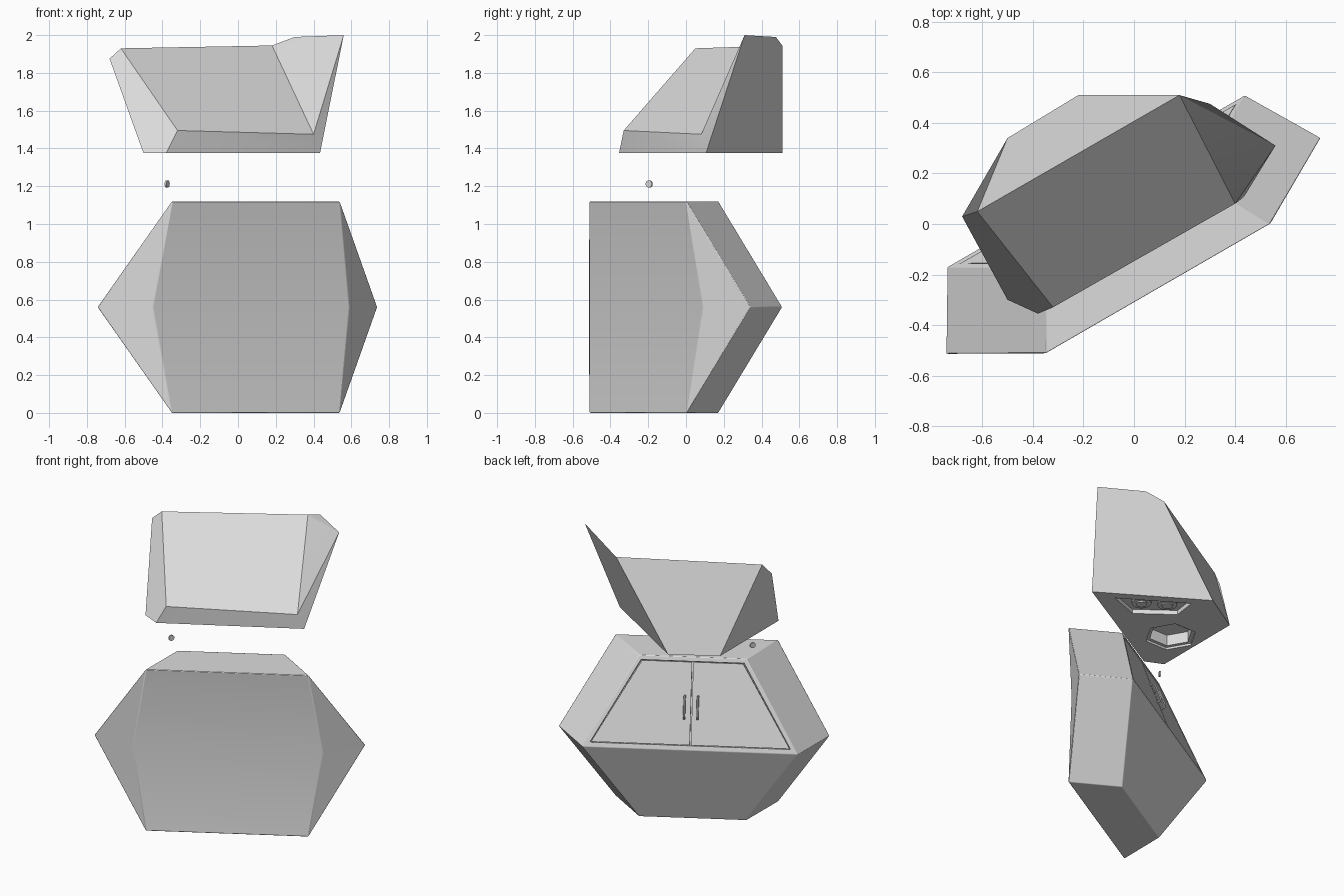
import bpy, bmesh, math
from mathutils import Vector

cube = bpy.data.objects.get("Cube")
if cube:
    bpy.data.objects.remove(cube)

grey = bpy.data.materials.new("light grey")
grey.use_nodes = True
grey.diffuse_color = (0.72, 0.72, 0.72, 1)
grey.node_tree.nodes["Principled BSDF"].inputs["Base Color"].default_value = (0.72, 0.72, 0.72, 1)

# The unit is turned: u runs along its width, v from its front to its back
TURN = math.radians(30)
U = Vector((math.cos(TURN), math.sin(TURN), 0))
V = Vector((-U.y, U.x, 0))
ORIGIN = Vector((0.095, -0.255, 0))


def place(u, v, z):
    return ORIGIN + U * u + V * v + Vector((0, 0, z))


def smooth(ob):
    bpy.ops.object.select_all(action="DESELECT")
    bpy.context.view_layer.objects.active = ob
    ob.select_set(True)
    bpy.ops.object.shade_smooth_by_angle(angle=math.radians(25))


def solid(name, points, faces):
    bm = bmesh.new()
    verts = [bm.verts.new(p) for p in points]
    for f in faces:
        bm.faces.new([verts[i] for i in f])
    bmesh.ops.recalc_face_normals(bm, faces=bm.faces)
    mesh = bpy.data.meshes.new(name)
    bm.to_mesh(mesh)
    bm.free()
    ob = bpy.data.objects.new(name, mesh)
    bpy.context.collection.objects.link(ob)
    mesh.materials.append(grey)
    return ob


def prism(name, low, high):
    n = len(low)
    sides = [(i, (i + 1) % n, n + (i + 1) % n, n + i) for i in range(n)]
    return solid(name, low + high, [range(n), range(n, 2 * n)] + sides)


def cut(ob, cutter):
    cutter.hide_render = True
    mod = ob.modifiers.new("cut", "BOOLEAN")
    mod.operation = "DIFFERENCE"
    mod.solver = "EXACT"
    mod.object = cutter
    bpy.context.view_layer.objects.active = ob
    bpy.ops.object.modifier_apply(modifier=mod.name)
    bpy.data.objects.remove(cutter)


# Cabinet: mirrored rings of front edge, side tip, rear tip and rear edge
MID, TOP = 0.56, 1.12
half = [(0.513, 0, 0), (0.338, 0.297, 0),
        (0.6, 0.052, MID), (0.855, 0.195, MID), (0.68, 0.49, MID),
        (0.513, 0, TOP), (0.338, 0.297, TOP)]
n = len(half)
points = [place(s * u, v, z) for s in (1, -1) for u, v, z in half]
faces = [(a, b, b + n, a + n) for a, b in ((0, 1), (1, 4), (4, 6), (6, 5), (5, 2), (2, 0))]
for k in (0, n):
    faces += [[i + k for i in f] for f in ((0, 2, 3), (2, 5, 3), (0, 3, 4, 1), (3, 5, 6, 4))]
cabinet = solid("cabinet", points, faces)


# Sloping rear panel: t runs down the slope, h outwards from it
def on_panel(u, t, h):
    return place(u, 0.297 + 0.193 * t + 0.946 * h, TOP - 0.56 * t + 0.326 * h)


def panel_half(t, margin):
    return 0.338 + 0.342 * t - margin


T0, T1 = 0.05, 0.95


def panel_prism(name, corners, h0, h1):
    return prism(name, [on_panel(u, t, h0) for u, t in corners],
                 [on_panel(u, t, h1) for u, t in corners])


w0, w1 = panel_half(T0, 0.03), panel_half(T1, 0.03)
cut(cabinet, panel_prism("door_cutter", [(-w0, T0), (w0, T0), (w1, T1), (-w1, T1)], -0.02, 0.03))
bevel = cabinet.modifiers.new("soft_edges", "BEVEL")
bevel.width = 0.004
bevel.segments = 2
bevel.limit_method = "ANGLE"
bevel.angle_limit = math.radians(25)
smooth(cabinet)

# Doors with bar handles
GAP = 0.006
for side, s in (("left", 1), ("right", -1)):
    t0, t1 = T0 + GAP, T1 - GAP
    panel_prism(side + "_door", [(s * 0.004, t0), (s * (w0 - GAP), t0),
                                 (s * (w1 - GAP), t1), (s * 0.004, t1)], -0.025, -0.003)
    curve = bpy.data.curves.new(side + "_handle", "CURVE")
    curve.dimensions = "3D"
    curve.bevel_depth = 0.007
    curve.bevel_resolution = 2
    curve.use_fill_caps = True
    path = [(0.42, -0.01), (0.42, 0.018), (0.45, 0.028), (0.63, 0.028), (0.66, 0.018), (0.66, -0.01)]
    spline = curve.splines.new("POLY")
    spline.points.add(len(path) - 1)
    for p, (t, h) in zip(spline.points, path):
        p.co = (*on_panel(s * 0.042, t, h), 1)
    handle = bpy.data.objects.new(side + "_handle", curve)
    bpy.context.collection.objects.link(handle)
    curve.materials.append(grey)
    bpy.ops.object.select_all(action="DESELECT")
    bpy.context.view_layer.objects.active = handle
    handle.select_set(True)
    bpy.ops.object.convert(target="MESH")
    smooth(bpy.context.view_layer.objects.active)

# Overhead unit: sloping front, tapered back and a raised fin on one side
BASE = 1.375
corner = {
    "slope_tl": (-0.467, 0.621, 1.93), "slope_tr": (0.456, 0.62, 1.945),
    "slope_br": (0.432, 0.138, 1.475), "slope_bl": (-0.397, 0.143, 1.495),
    "chip": (-0.529, 0.634, 1.875), "fin": (0.685, 0.257, 2.0), "fin_back": (0.543, 0.53, 1.99),
    "base_fl": (-0.461, 0.151, BASE), "base_l": (-0.538, 0.259, BASE),
    "base_bl": (-0.218, 0.813, BASE), "base_br": (0.11, 0.82, BASE), "base_fr": (0.474, 0.143, BASE),
}
names = list(corner)
hood_faces = [
    "slope_tl slope_bl slope_br slope_tr",
    "slope_bl base_fl base_fr slope_br",
    "slope_tl chip base_l base_fl slope_bl",
    "chip slope_tl base_bl base_l",
    "slope_tl slope_tr base_br base_bl",
    "slope_tr fin_back fin base_fr base_br",
    "slope_tr slope_br fin",
    "slope_tr fin fin_back",
    "slope_br base_fr fin",
    "base_fl base_l base_bl base_br base_fr",
]
hood = solid("overhead_unit", [place(*c) for c in corner.values()],
             [[names.index(w) for w in f.split()] for f in hood_faces])


def recess(outline, depth):
    cut(hood, prism("recess_cutter", [place(u, v, BASE - 0.02) for u, v in outline],
                    [place(u, v, BASE + depth) for u, v in outline]))


def ring(u, v, r, sides):
    steps = [math.pi / 2 + 2 * math.pi * i / sides for i in range(sides)]
    return [(u + r * math.cos(a), v + r * math.sin(a)) for a in steps]


# Underside: hob recess and stepped six-sided basin
recess([(0.35, 0.25), (0.12, 0.68), (0.02, 0.55), (0.13, 0.29)], 0.03)
recess(ring(-0.228, 0.415, 0.165, 6), 0.015)
recess(ring(-0.228, 0.415, 0.14, 6), 0.09)
smooth(hood)

# Hob rings
for i, (u, v) in enumerate([(0.2, 0.375), (0.125, 0.52)]):
    for part, r, drop in (("plate", 0.062, 0.012), ("centre", 0.035, 0.02)):
        outline = ring(u, v, r, 24)
        disc = prism(f"hob_{part}_{i + 1}", [place(a, b, BASE + 0.03 - drop) for a, b in outline],
                     [place(a, b, BASE + 0.035) for a, b in outline])
        smooth(disc)

# Small loose disc between the two units
centre = Vector((-0.375, -0.195, 1.212))
axis = Vector((-0.866, 0.5, 0))
across = Vector((0.5, 0.866, 0))
rim = [centre + across * a + Vector((0, 0, b)) for a, b in ring(0, 0, 0.019, 16)]
smooth(prism("knob", [p - axis * 0.005 for p in rim], [p + axis * 0.005 for p in rim]))
